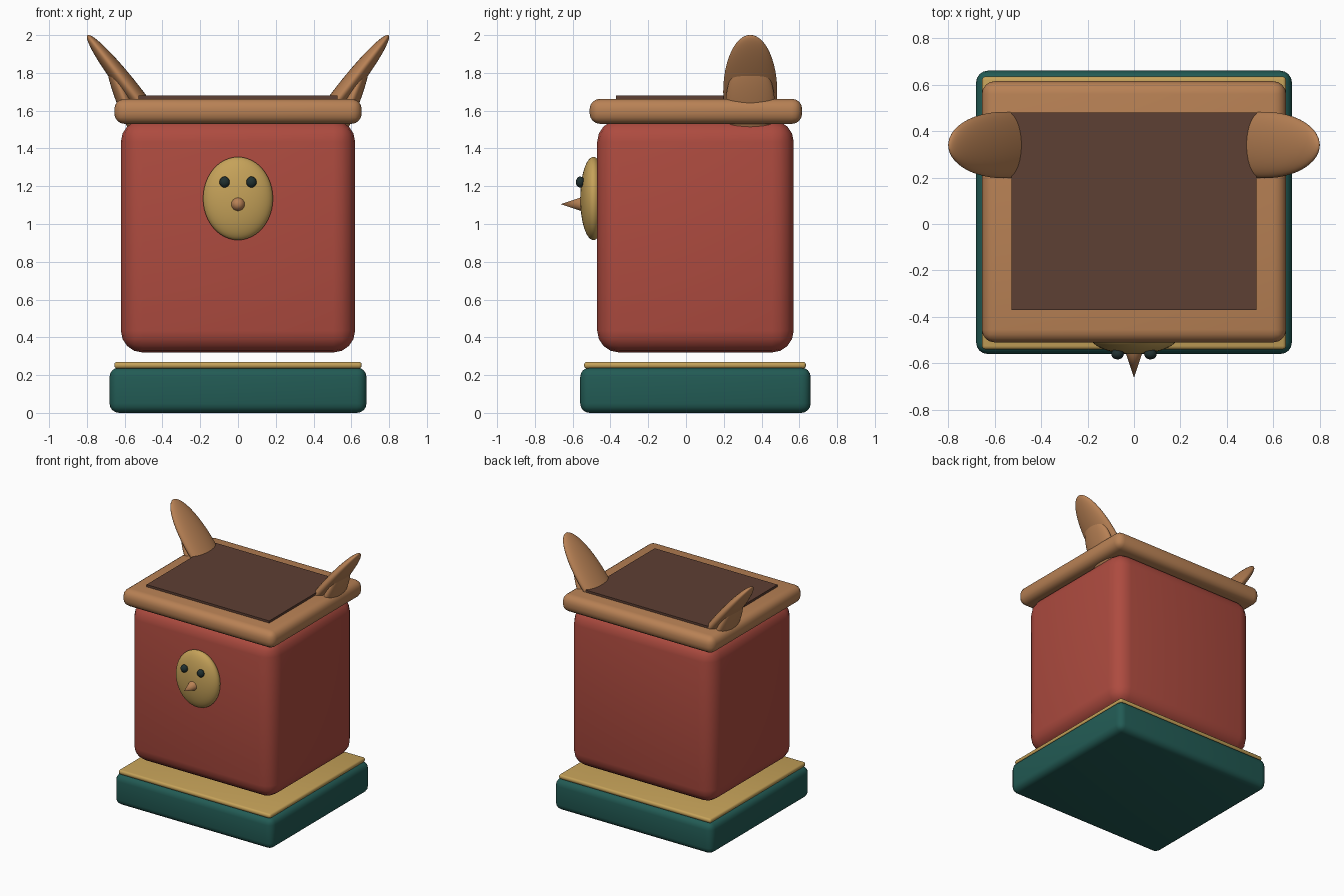
import bpy, math

if "Cube" in bpy.data.objects:
    bpy.data.objects.remove(bpy.data.objects["Cube"])

def material(name, color):
    m = bpy.data.materials.new(name)
    m.diffuse_color = (*color, 1)
    m.use_nodes = True
    m.node_tree.nodes["Principled BSDF"].inputs["Base Color"].default_value = m.diffuse_color
    return m

RED = material("red", (0.42, 0.07, 0.05))
GREEN = material("green", (0.016, 0.105, 0.09))
GOLD = material("gold", (0.56, 0.36, 0.10))
TAN = material("tan", (0.48, 0.22, 0.09))
BROWN = material("brown", (0.11, 0.05, 0.033))
DARK = material("dark", (0.015, 0.03, 0.03))

def finish(name, mat):
    ob = bpy.context.object
    ob.name = name
    ob.data.materials.append(mat)
    bpy.ops.object.shade_smooth_by_angle(angle=math.radians(40))
    return ob

def box(name, x, y, z, bevel, mat, segments=4):
    """Rounded box from (min, max) ranges."""
    rs = (x, y, z)
    bpy.ops.mesh.primitive_cube_add(size=1, location=[(a + b) / 2 for a, b in rs])
    bpy.context.object.scale = [b - a for a, b in rs]
    bpy.ops.object.transform_apply(location=False, rotation=False, scale=True)
    if bevel:
        mod = bpy.context.object.modifiers.new("bevel", 'BEVEL')
        mod.width, mod.segments = bevel, segments
        bpy.ops.object.modifier_apply(modifier=mod.name)
    return finish(name, mat)

def ellipsoid(name, loc, radii, mat, tilt=0):
    bpy.ops.mesh.primitive_uv_sphere_add(segments=40, ring_count=24, location=loc,
                                         rotation=(0, math.radians(tilt), 0))
    bpy.context.object.scale = radii
    return finish(name, mat)

# Plinth with trim plate
box("base", (-.68, .68), (-.56, .66), (0, .24), .05, GREEN)
box("base_trim", (-.655, .655), (-.54, .635), (.235, .27), .015, GOLD, 3)

# Body, rim and top panel
box("body", (-.62, .62), (-.47, .57), (.32, 1.55), .115, RED)
box("rim", (-.655, .655), (-.51, .615), (1.53, 1.663), .055, TAN)
box("top_panel", (-.528, .528), (-.37, .48), (1.64, 1.68), 0, BROWN)

# Face with beak
ellipsoid("face", (0, -.49, 1.135), (.185, .07, .22), GOLD)
bpy.ops.mesh.primitive_cone_add(vertices=24, radius1=.04, depth=.12,
                                location=(0, -.603, 1.105), rotation=(math.pi / 2, 0, 0))
finish("beak", TAN)

# Eyes and tilted ears on both sides
for s, side in ((-1, "left"), (1, "right")):
    ellipsoid("eye_" + side, (s * .071, -.56, 1.222), (.027, .023, .029), DARK)
    ellipsoid("ear_" + side, (s * .563, .34, 1.70), (.05, .143, .38), TAN, s * 38)
    ellipsoid("ear_root_" + side, (s * .59, .34, 1.63), (.045, .13, .26), TAN, s * 22)
